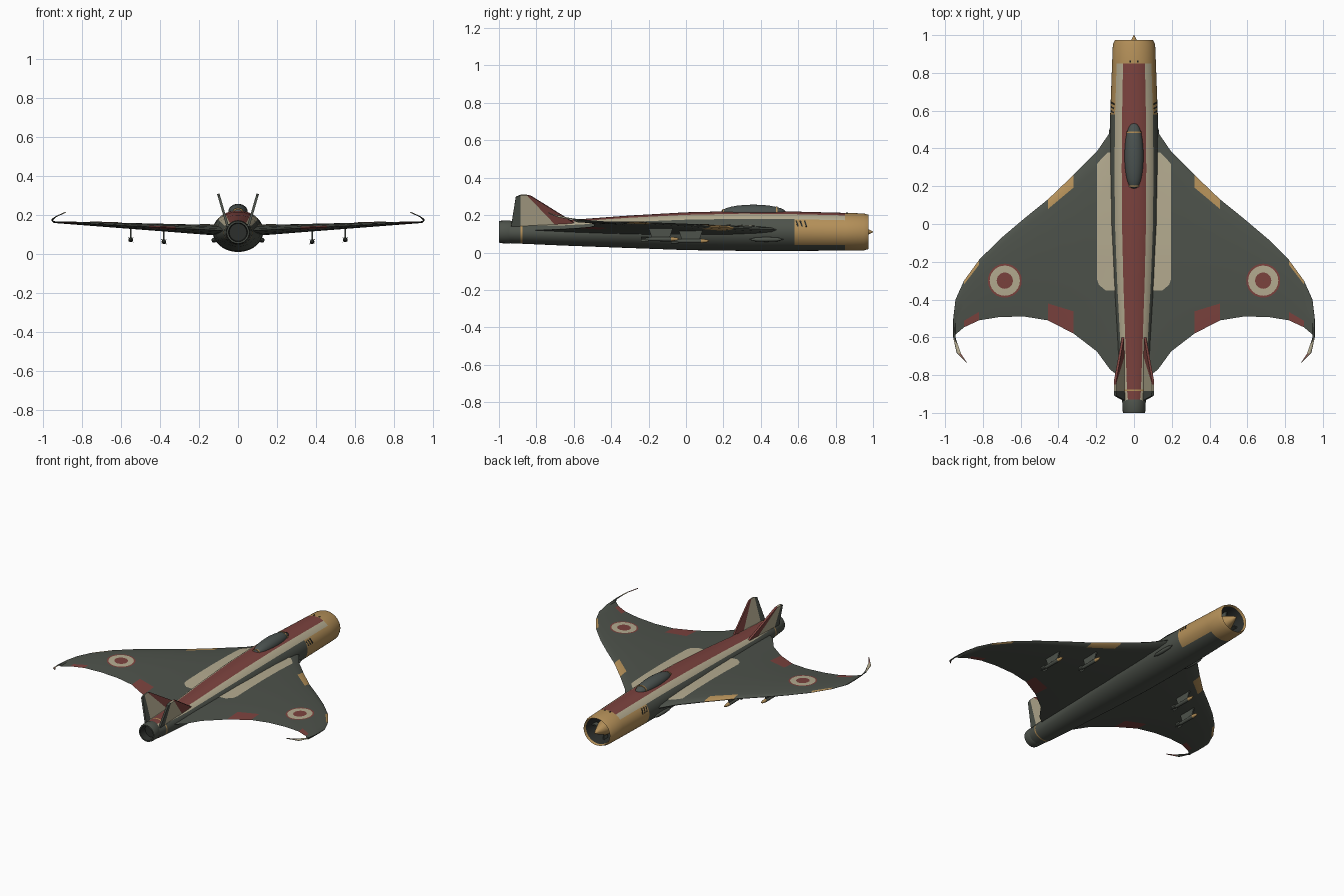
import bpy, bmesh, math
from mathutils import Vector
from mathutils.bvhtree import BVHTree

if "Cube" in bpy.data.objects:
    bpy.data.objects.remove(bpy.data.objects["Cube"])

COLOURS = {
    "dark_green": (.075, .085, .07), "gold": (.46, .28, .1), "maroon": (.2, .055, .048),
    "cream": (.46, .41, .28), "canopy_grey": (.07, .085, .08), "soot": (.025, .028, .025)}
NAMES = list(COLOURS)
MATS = []
for name, rgb in COLOURS.items():
    m = bpy.data.materials.new(name)
    m.use_nodes = True
    m.diffuse_color = (*rgb, 1)
    m.node_tree.nodes["Principled BSDF"].inputs["Base Color"].default_value = (*rgb, 1)
    MATS.append(m)


def finish(name, bm, mirror=False, angle=35, recalc=True):
    """Turn a bmesh into a shaded object, mirrored across x if asked."""
    if recalc:
        bmesh.ops.recalc_face_normals(bm, faces=bm.faces)
    me = bpy.data.meshes.new(name)
    for f in bm.faces:
        f.smooth = True
    bm.to_mesh(me)
    bm.free()
    me.set_sharp_from_angle(angle=math.radians(angle))
    for m in MATS:
        me.materials.append(m)
    ob = bpy.data.objects.new(name, me)
    bpy.context.collection.objects.link(ob)
    if mirror:
        ob.modifiers.new("mirror", "MIRROR").use_mirror_merge = False
    return ob


def loft_mesh(rings, rule, caps=(True, True)):
    """Skin closed rings; rule(i, j) names the colour of each face."""
    bm = bmesh.new()
    rows = [[bm.verts.new(p) for p in r] for r in rings]
    n = len(rows[0])
    for i in range(len(rows) - 1):
        for j in range(n):
            k = (j + 1) % n
            f = bm.faces.new((rows[i][j], rows[i][k], rows[i + 1][k], rows[i + 1][j]))
            f.material_index = NAMES.index(rule(i, j))
    for use, row, i in ((caps[0], rows[0], 0), (caps[1], rows[-1], len(rows) - 2)):
        if use:
            bm.faces.new(row).material_index = NAMES.index(rule(i, 0))
    return bm


def oval(y, w, top, bottom, n=48, x=0):
    zc, h = (top + bottom) / 2, (top - bottom) / 2
    return [(x + w * math.sin(math.tau * j / n), y, zc + h * math.cos(math.tau * j / n))
            for j in range(n)]


def lathe(name, pts, colours, x=0, z=.11, n=24, mirror=False):
    """Turned part along y from (y, radius) points, one colour per band."""
    rings = [oval(y, r, z + r, z - r, n, x) for y, r in pts]
    return finish(name, loft_mesh(rings, lambda i, j: colours[i]), mirror)


def prism(name, pts, colour, offset, mirror=True):
    """Flat panel with the given outline, thickened both ways along offset."""
    off = Vector(offset)
    rings = [[Vector(p) + off * s for p in pts] for s in (-1, 1)]
    return finish(name, loft_mesh(rings, lambda i, j: colour), mirror, 20)


# Fuselage: y, half width, top, bottom
BODY = [(-.945, .062, .165, .05), (-.885, .073, .166, .047), (-.875, .074, .166, .047),
        (-.65, .09, .172, .037), (-.3, .113, .198, .024), (0, .127, .215, .013),
        (.3, .13, .222, .009), (.58, .126, .219, .009), (.85, .116, .212, .01),
        (.95, .112, .209, .011), (.975, .1, .202, .018)]


def body_paint(i, j):
    y = (BODY[i][0] + BODY[i + 1][0]) / 2
    a = abs((j + .5) * 7.5 - 180)
    a = 180 - a                      # angle away from the top
    if y > .85 or abs(y + .88) < .004:
        return "gold"
    if a < 30:
        return "maroon"
    if a < 52.5:
        return "cream"
    return "gold" if y > .58 and a < 135 else "dark_green"


finish("fuselage", loft_mesh([oval(*r) for r in BODY], body_paint, (True, False)))

# Intake duct, centre cone and struts
finish("intake_duct", loft_mesh(
    [oval(.975, .1, .202, .018), oval(.96, .093, .196, .024), oval(.8, .08, .185, .035)],
    lambda i, j: ("gold", "soot")[i], (False, True)))
lathe("intake_cone", [(.8, .045), (.86, .052), (.9, .047), (.97, .017), (1, .002)], ["gold"] * 4)
for k in range(4):
    a = math.tau * k / 4
    d, s = Vector((math.cos(a), 0, math.sin(a))), Vector((-math.sin(a), 0, math.cos(a)))
    c = Vector((0, .86, .11))
    prism("intake_strut", [c + d * r + Vector((0, y, 0)) for r, y in
                           ((.03, 0), (.088, 0), (.088, .04), (.03, .04))],
          "dark_green", s * .004, False)

# Exhaust nozzle, hollow
lathe("exhaust_nozzle", [(-.93, .058), (-.945, .062), (-.99, .06), (-1, .057), (-1, .049), (-.95, .045)],
      ["dark_green"] * 4 + ["soot"])

# Canopy and its frame arches
top = .214
rings = []
for k in range(13):
    t = math.pi * (k + .15) / 12.3
    s = math.sin(t)
    rings.append(oval(.36 - .175 * math.cos(t), .05 * s ** .8, top + .042 * s, top - .042 * s, 24))
finish("canopy", loft_mesh(rings, lambda i, j: "canopy_grey"))
for y in (.2, .485):
    s = math.sqrt(1 - ((y - .36) / .175) ** 2)
    w, h = .05 * s ** .8 + .003, .042 * s + .003
    finish("canopy_frame", loft_mesh([oval(y + e, w, top + h, top - h, 24) for e in (-.004, .004)],
                                     lambda i, j: "gold"))

# Wing: x, leading edge y, trailing edge y
WING = [(.05, .56, -.83), (.127, .485, -.77), (.196, .385, -.675), (.32, .26, -.58),
        (.456, .13, -.51), (.58, .03, -.49), (.71, -.08, -.492), (.82, -.19, -.51),
        (.9, -.3, -.547), (.945, -.4, -.585)]
FRACTION = [0, .02, .08, .2, .35, .5, .7, .86, 1]
HEIGHT = [0, .4, .68, .92, 1, .95, .7, .38, 0]
edges = []
for x, le, te in WING:
    z = .115 + .05 * x
    edges.append((Vector((x, le, z)), Vector((x, te, z)), .027 * (1 - x) + .003))
# Curled wing tip
for le, te in (((.957, -.5, .17), (.95, -.6, .172)), ((.957, -.6, .176), (.932, -.64, .188)),
               ((.94, -.68, .188), (.914, -.69, .2)), ((.888, -.733, .211), (.882, -.737, .214))):
    edges.append((Vector(le), Vector(te), .003))


def wing_ring(le, te, t):
    up = [le.lerp(te, f) + Vector((0, 0, t * h)) for f, h in zip(FRACTION, HEIGHT)]
    low = [le.lerp(te, f) - Vector((0, 0, t * h)) for f, h in zip(FRACTION, HEIGHT)]
    return up + low[-2:0:-1]


def wing_paint(i, j):
    k = j if j < 8 else 15 - j       # chord band
    if i >= 11:
        return "maroon" if i == 12 and k > 4 else "cream" if j < 8 else "dark_green"
    if i in (3, 7):
        return "gold" if k < 2 else "maroon" if k == 7 else "dark_green"
    return "dark_green"


wing = loft_mesh([wing_ring(*e) for e in edges], wing_paint)
surface = BVHTree.FromBMesh(wing)
finish("wing", wing, True, 40)


def drape(name, rows, colours, closed):
    """Thin painted plate laid on the wing's upper face."""
    bm = bmesh.new()
    grid = []
    for row in rows:
        line = []
        for x, y in row:
            hit = surface.ray_cast(Vector((x, y, 1)), Vector((0, 0, -1)))[0]
            line.append(bm.verts.new((x, y, hit.z + .003)))
        grid.append(line)
    n = len(grid[0])
    for i in range(len(grid) - 1):
        for j in range(n if closed else n - 1):
            k = (j + 1) % n
            f = bm.faces.new((grid[i][j], grid[i][k], grid[i + 1][k], grid[i + 1][j]))
            f.material_index = NAMES.index(colours[i])
            f.normal_update()
            if f.normal.z < 0:
                f.normal_flip()
    finish(name, bm, True, recalc=False)


# Roundels and root walkways
drape("roundel", [[(.684 + r * math.cos(math.tau * k / 24), -.3 + r * math.sin(math.tau * k / 24))
                   for k in range(24)] for r in (.001, .02, .043, .062, .08, .09)],
      ["maroon", "maroon", "cream", "cream", "maroon"], True)
walk = []
for k in range(25):
    y = -.352 + .73 * k / 24
    outer = min(.196, .15 + (y + .352) * 1.2, .14 + (.378 - y) * 1)
    walk.append([(.1 + (outer - .1) * s / 4, y) for s in range(5)])
drape("walkway", walk, ["cream"] * 24, False)

# Canted tail fins
PANELS = (("rudder", "dark_green", ((-.935, .14), (-.885, .14), (-.885, .307), (-.91, .297))),
          ("tail_fin", "cream", ((-.885, .14), (-.69, .14), (-.85, .307), (-.885, .307))),
          ("fin_leading_edge", "maroon", ((-.69, .14), (-.6, .16), (-.83, .303), (-.85, .307))))
for name, colour, pts in PANELS:
    prism(name, [(.06 + .29 * (z - .165), y, z) for y, z in pts], colour, (.006, 0, -.002))

# Underwing bombs with fins and pylons
for x, y, z in ((.38, .02, .062), (.55, -.14, .072)):
    lathe("bomb", [(y - .1, .004), (y - .05, .011), (y + .02, .012), (y + .06, .012),
                   (y + .09, .008), (y + .105, .001)],
          ["dark_green"] * 3 + ["gold"] * 2, x, z, 12, True)
    prism("pylon", [(x, y - .04, z), (x, y + .05, z), (x, y + .07, z + .06), (x, y - .06, z + .06)],
          "dark_green", (.004, 0, 0))
    for dx, dz in ((1, 1), (1, -1)):
        d = Vector((dx, 0, dz)) * .013
        c, b = Vector((x, y - .1, z)), Vector((0, .04, 0))
        prism("bomb_fin", [c - d, c + d, c + d + b, c - d + b], "dark_green", (.001 * dz, 0, -.001))

# Side blisters, gun slots and nose studs
lathe("side_blister", [(.34, .001), (.37, .01), (.43, .013), (.49, .01), (.52, .001)],
      ["dark_green"] * 4, .123, .07, 12, True)
for y in (.59, .612, .635):
    prism("gun_slot", [(.121, y + .005, .138), (.121, y + .013, .138),
                       (.104, y + .003, .17), (.104, y - .005, .17)], "soot", (.003, 0, .0015))
lathe("nose_stud", [(.855, .004), (.865, .004)], ["soot"], .02, .21, 8, True)
